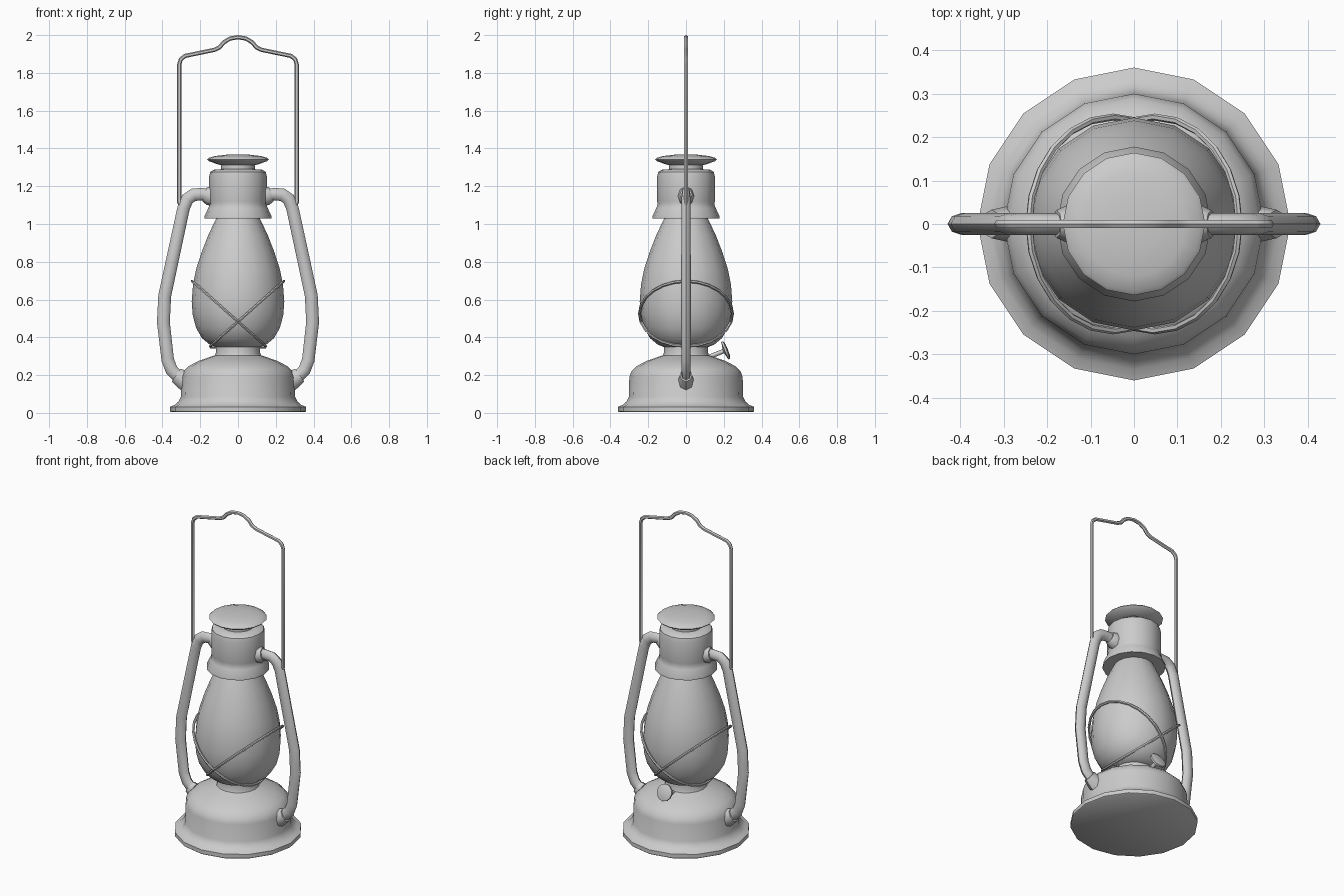
import bpy, bmesh, math
from mathutils import Vector, Matrix

if "Cube" in bpy.data.objects:
    bpy.data.objects.remove(bpy.data.objects["Cube"])


def finish(name, bm, angle=40):
    bmesh.ops.recalc_face_normals(bm, faces=bm.faces[:])
    me = bpy.data.meshes.new(name)
    bm.to_mesh(me)
    bm.free()
    me.shade_smooth()
    me.set_sharp_from_angle(angle=math.radians(angle))
    ob = bpy.data.objects.new(name, me)
    bpy.context.collection.objects.link(ob)
    return ob


def skin(bm, rings, closed):
    n = len(rings[0])
    pairs = list(zip(rings, rings[1:] + rings[:1])) if closed else list(zip(rings, rings[1:]))
    for a, b in pairs:
        for i in range(n):
            j = (i + 1) % n
            bm.faces.new((a[i], a[j], b[j], b[i]))
    if not closed:
        bm.faces.new(rings[0])
        bm.faces.new(rings[-1])


def lathe(name, profile, sides=16, angle=40):
    """Revolve (radius, height) points around z, with flat end caps."""
    bm = bmesh.new()
    rings = []
    for r, z in profile:
        rings.append([bm.verts.new((r * math.cos(2 * math.pi * i / sides),
                                    r * math.sin(2 * math.pi * i / sides), z))
                      for i in range(sides)])
    skin(bm, rings, False)
    return finish(name, bm, angle)


def sweep(name, pts, radii, normal=(0, 1, 0), closed=False, sides=8, flat=1.0, angle=50):
    """Sweep an ellipse along a planar path, mitred at the corners."""
    bm = bmesh.new()
    nrm = Vector(normal).normalized()
    pts = [Vector(p) for p in pts]
    n = len(pts)
    if not isinstance(radii, (list, tuple)):
        radii = [radii] * n
    rings = []
    for k, p in enumerate(pts):
        prev = pts[k - 1] if (k > 0 or closed) else None
        nxt = pts[(k + 1) % n] if (k < n - 1 or closed) else None
        d1 = (p - prev).normalized() if prev is not None else (nxt - p).normalized()
        d2 = (nxt - p).normalized() if nxt is not None else d1
        t = (d1 + d2).normalized()
        side = t.cross(nrm) / max(t.dot(d1), 0.6)
        ring = []
        for i in range(sides):
            a = 2 * math.pi * i / sides
            ring.append(bm.verts.new(p + side * (radii[k] * math.cos(a))
                                     + nrm * (radii[k] * flat * math.sin(a))))
        rings.append(ring)
    skin(bm, rings, closed)
    return finish(name, bm, angle)


# Fuel tank base
lathe("fuel_tank", [(0.355, 0.004), (0.36, 0.008), (0.36, 0.032), (0.335, 0.042), (0.315, 0.06),
                    (0.303, 0.085), (0.30, 0.19), (0.288, 0.222), (0.26, 0.248), (0.21, 0.275),
                    (0.16, 0.292), (0.122, 0.305), (0.117, 0.32), (0.117, 0.35), (0.10, 0.36)])

# Glass globe
lathe("globe", [(0.11, 0.345), (0.15, 0.362), (0.19, 0.395), (0.222, 0.45), (0.24, 0.52),
                (0.245, 0.59), (0.238, 0.68), (0.222, 0.76), (0.193, 0.85), (0.158, 0.94),
                (0.125, 1.01), (0.105, 1.05)])

# Chimney hood with flared skirt
lathe("hood", [(0.13, 1.032), (0.178, 1.03), (0.178, 1.04), (0.157, 1.085), (0.15, 1.105),
               (0.153, 1.12), (0.153, 1.25), (0.147, 1.275), (0.13, 1.287), (0.09, 1.29),
               (0.09, 1.33)])

# Chimney cap
lathe("chimney_cap", [(0.09, 1.312), (0.105, 1.315), (0.155, 1.333), (0.164, 1.342),
                      (0.155, 1.35), (0.12, 1.36), (0.06, 1.367), (0.01, 1.368)])

# Side air tubes with sleeves, mirrored left and right
for s, tag in ((1, "right"), (-1, "left")):
    path = [(0.14, 1.15), (0.19, 1.158), (0.235, 1.155), (0.268, 1.132), (0.288, 1.085),
            (0.388, 0.62), (0.395, 0.48), (0.372, 0.28), (0.352, 0.228), (0.315, 0.19),
            (0.265, 0.16)]
    rad = [0.033] * 4 + [0.033, 0.034, 0.034, 0.033, 0.033, 0.033, 0.033]
    sweep("air_tube_" + tag, [(s * x, 0, z) for x, z in path], rad, flat=0.75)
    sweep("upper_sleeve_" + tag,
          [(s * x, 0, z) for x, z in ((0.13, 1.147), (0.155, 1.15), (0.178, 1.157))],
          [0.052, 0.05, 0.038], flat=0.85)
    sweep("lower_sleeve_" + tag,
          [(s * x, 0, z) for x, z in ((0.27, 0.165), (0.295, 0.178), (0.328, 0.2))],
          [0.055, 0.05, 0.041], flat=0.8)

# Bail handle with raised grip
half = [(0.27, 1.1), (0.30, 1.09), (0.311, 1.115), (0.311, 1.845), (0.303, 1.872), (0.28, 1.89),
        (0.125, 1.922), (0.098, 1.935), (0.075, 1.962), (0.042, 1.982)]
bail = [(-x, 0, z) for x, z in half] + [(0, 0, 1.989)] + [(x, 0, z) for x, z in reversed(half)]
sweep("bail_handle", bail, 0.011, sides=6)

# Crossed wire guard hoops around the globe
for s, tag in ((1, "a"), (-1, "b")):
    c = Vector((-0.048 * s, 0, 0.525))
    u = Vector((-0.194 * s, 0, 0.172))
    v = Vector((0, 0.246, 0))
    hoop = [c + u * math.cos(t) + v * math.sin(t)
            for t in (2 * math.pi * i / 24 for i in range(24))]
    sweep("guard_wire_" + tag, hoop, 0.008, normal=u.cross(v), closed=True, sides=6)
    # Foot clip holding the hoop to the burner collar
    sweep("guard_clip_" + tag, [(s * 0.10, 0, 0.352), (s * 0.148, 0, 0.352)], 0.011, sides=6)

# Wick knob on the back, tilted upward
knob = lathe("wick_knob", [(0.012, 0), (0.012, 0.105), (0.03, 0.11), (0.05, 0.113), (0.05, 0.124),
                           (0.03, 0.13), (0.005, 0.131)], sides=12)
knob.matrix_world = Matrix.Translation((0, 0.10, 0.287)) @ Matrix.Rotation(math.radians(-68), 4, 'X')
